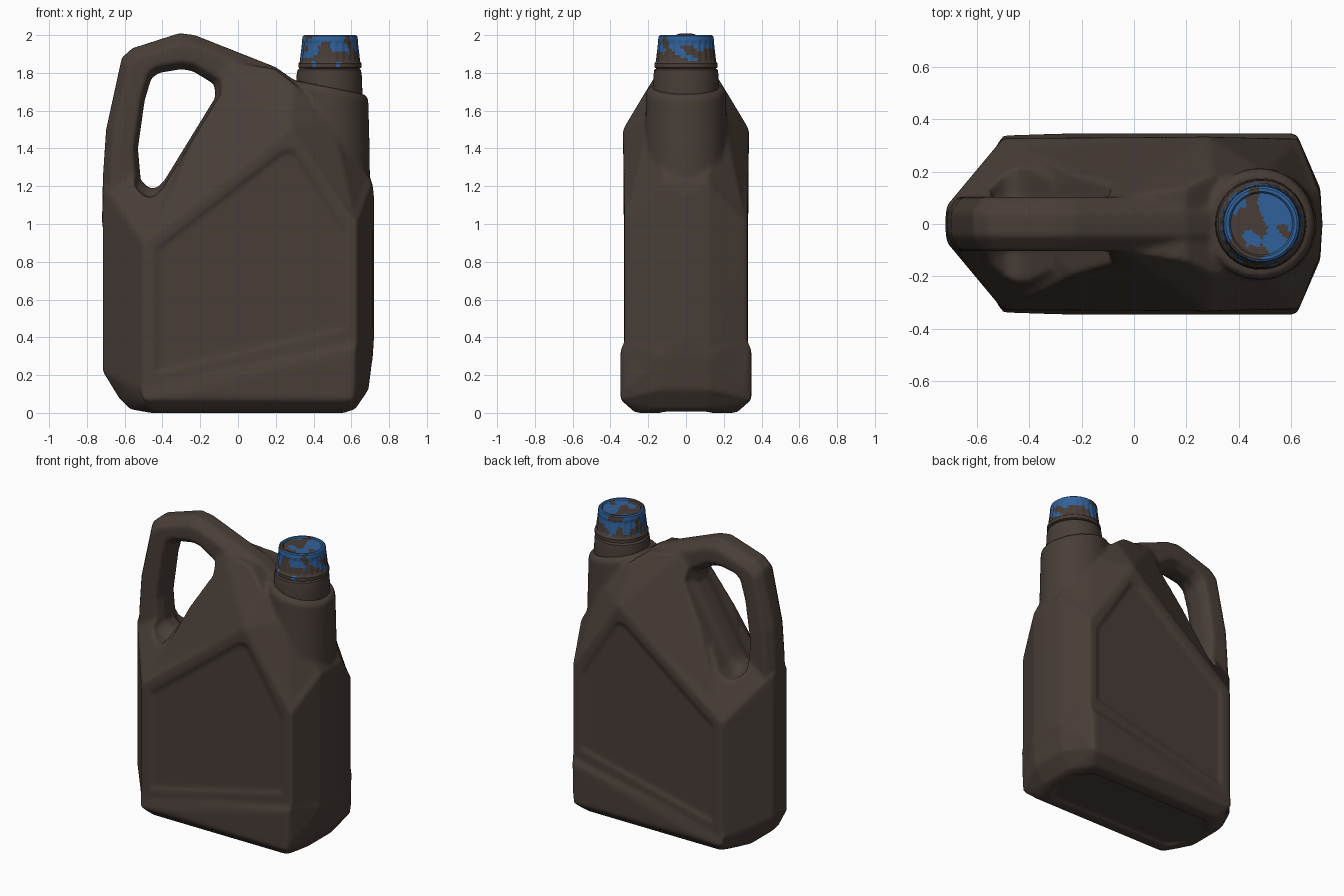
import bpy, bmesh, math
from mathutils import Vector, noise

if "Cube" in bpy.data.objects:
    bpy.data.objects.remove(bpy.data.objects["Cube"])


def material(name, rgb):
    m = bpy.data.materials.new(name)
    m.diffuse_color = (*rgb, 1)
    m.use_nodes = True
    m.node_tree.nodes["Principled BSDF"].inputs["Base Color"].default_value = m.diffuse_color
    return m


BROWN = material("dark brown plastic", (0.066, 0.048, 0.039))
BLUE = material("blue plastic", (0.03, 0.12, 0.32))


def to_object(bm, name):
    bmesh.ops.recalc_face_normals(bm, faces=bm.faces)
    me = bpy.data.meshes.new(name)
    bm.to_mesh(me)
    bm.free()
    ob = bpy.data.objects.new(name, me)
    bpy.context.collection.objects.link(ob)
    return ob


def hull(name, pts, sides=(1, -1)):
    """Convex solid from points mirrored in y."""
    bm = bmesh.new()
    vs = [bm.verts.new((x, s * y, z)) for x, y, z in pts for s in sides]
    r = bmesh.ops.convex_hull(bm, input=vs)
    junk = {v for v in r["geom_interior"] + r["geom_unused"]
            if isinstance(v, bmesh.types.BMVert)}
    bmesh.ops.delete(bm, geom=list(junk), context='VERTS')
    return to_object(bm, name)


def loft(name, rings):
    """Closed skin through rings of equal point count."""
    bm = bmesh.new()
    rows = [[bm.verts.new(p) for p in r] for r in rings]
    n = len(rows[0])
    for a, b in zip(rows, rows[1:]):
        for i in range(n):
            bm.faces.new((a[i], a[(i + 1) % n], b[(i + 1) % n], b[i]))
    bm.faces.new(rows[0])
    bm.faces.new(rows[-1])
    return to_object(bm, name)


def circle(cx, r, z, n=48, tilt=0.0, rib=0.0):
    out = []
    for i in range(n):
        a = 2 * math.pi * i / n
        k = r * (1 - rib * (i % 4 < 2))
        out.append((cx + k * math.cos(a), k * math.sin(a), z + tilt * math.cos(a)))
    return out


# body: main tank
body = hull("jug_body", [
    (-.46, .25, 0), (.56, .25, 0), (-.57, .12, 0.02), (.62, .12, 0.02),
    (-.49, .31, .05), (.6, .31, .05), (-.63, .1, .08), (.675, .12, .1),
    (-.715, .07, .22), (.712, .12, .28), (-.5, .328, .12), (.63, .325, .12),
    (-.5, .328, .9), (.28, .333, 1.5), (.63, .325, 1.0),
    (-.715, .07, 1.2), (-.38, .1, 1.17), (.71, .12, 1.22), (.72, 0, .4), (.72, 0, 1.15)])

# sloping shoulders up to the hole edge and the neck
shoulder = hull("shoulder", [
    (-.49, .32, .89), (.28, .335, 1.5), (.625, .318, 1.0), (.705, .11, 1.23),
    (.5, .2, 1.55), (.3, .19, 1.74), (.2, .14, 1.82), (-.05, .1, 1.86), (-.38, .1, 1.2)])

# raised band round the base
base_band = hull("base_band", [
    (-.45, .27, .003), (.55, .27, .003), (-.5, .34, .07), (-.3, .346, .1), (.61, .346, .07),
    (.62, .346, .34), (.63, .325, .38), (-.3, .325, .13), (.715, .13, .32), (.69, .13, .12),
    (-.52, .325, .14)])

# handle slab with rounded outer edge
outline = [(-.72, 1.0), (-.715, 1.25), (-.698, 1.5), (-.615, 1.88), (-.56, 1.93),
           (-.31, 2.01), (-.23, 2.0), (.2, 1.83), (.3, 1.76), (.3, 1.0)]
handle = hull("handle", [(x, .045, z) for x, z in outline] +
              [(-.25 + (x + .25) * .91, .104, 1.4 + (z - 1.4) * .91) for x, z in outline])

# neck stem running down the right side
stem = loft("neck_stem", [circle(.475, .225, 1.1), circle(.48, .217, 1.4),
                          circle(.478, .212, 1.7, tilt=-.04),
                          circle(.478, .195, 1.725, tilt=-.04)])

# cutters: handle hole, side panels, underside
hole_pts = [(-.47, 1.19), (-.43, 1.19), (-.39, 1.23), (-.12, 1.67), (-.125, 1.74),
            (-.24, 1.81), (-.3, 1.82), (-.42, 1.8), (-.46, 1.77), (-.495, 1.65),
            (-.53, 1.4), (-.515, 1.23)]
hole = loft("hole_cutter", [
    [(-.33 + (x + .33) * s, y, 1.52 + (z - 1.52) * s) for x, z in hole_pts]
    for y, s in ((-.5, 1.14), (-.105, 1.14), (-.045, 1), (.045, 1), (.105, 1.14), (.5, 1.14))])
panel = [(-.44, .2), (-.44, .87), (.24, 1.39), (.3, 1.39), (.58, .96), (.58, .44)]
panels = [hull("panel_cutter", [(.05 + (x - .05) * k, y, .8 + (z - .8) * k)
                                for x, z in panel for y, k in ((.316, .97), (.5, 1.3))], (s,))
          for s in (1, -1)]
under = hull("underside_cutter", [(x, y, z) for x, y in ((-.42, .2), (.5, .2), (-.5, .1), (.57, .1))
                                  for z in (-.1, .015)])

# combine, then soften into one moulded skin
helpers = [shoulder, base_band, handle, stem, hole, *panels, under]
for i, h in enumerate(helpers):
    h.hide_render = True
    m = body.modifiers.new(h.name, 'BOOLEAN')
    m.operation = 'UNION' if i < 4 else 'DIFFERENCE'
    m.solver = 'EXACT'
    m.object = h
rm = body.modifiers.new("skin", 'REMESH')
rm.mode = 'VOXEL'
rm.voxel_size = 0.012
rm.use_smooth_shade = True
sm = body.modifiers.new("soften", 'SMOOTH')
sm.factor = 0.5
sm.iterations = 6
bpy.context.view_layer.update()
skin = bpy.data.meshes.new_from_object(body.evaluated_get(bpy.context.evaluated_depsgraph_get()))
body.modifiers.clear()
body.data = skin
for h in helpers:
    bpy.data.objects.remove(h)
skin.materials.clear()
skin.materials.append(BROWN)
for p in skin.polygons:
    p.use_smooth = True
    p.material_index = 0

# neck collar under the cap
collar = loft("neck_collar", [circle(.483, r, z) for r, z in
                              ((.165, 1.6), (.176, 1.69), (.172, 1.79), (.168, 1.815), (.15, 1.83))])
collar.data.materials.append(BROWN)

# ribbed screw cap with worn paint
side = [(.15, 1.82, 0), (.167, 1.828, 0), (.167, 1.85, 0), (.161, 1.858, 0)]
side += [(.16 - .012 * t / 6, 1.862 + .1 * t / 6, .025) for t in range(7)]
side += [(.148, 1.966, 0), (.147, 1.98, 0), (.144, 1.994, 0), (.136, 2.0, 0), (.124, 2.0, 0), (.118, 1.993, 0)]
side += [(.118 * t / 8, 1.993, 0) for t in range(7, 0, -1)]
cap = loft("screw_cap", [circle(.487, r, z, 96, rib=b) for r, z, b in side])
cap.data.materials.append(BROWN)
cap.data.materials.append(BLUE)
for p in cap.data.polygons:
    c = p.center
    r = math.hypot(c.x - .487, c.y)
    n = noise.noise(Vector((c.x * 14, c.y * 14, c.z * 22)))
    if c.z > 1.985 and r < .117:
        blue = n > -.03              # patchy disc
    elif c.z > 1.985:
        blue = n > -.3               # rim
    else:
        blue = n > (1.915 - c.z) * 5   # wears off towards the bottom
    p.material_index = int(blue)

for ob in (collar, cap):
    bpy.ops.object.select_all(action='DESELECT')
    ob.select_set(True)
    bpy.context.view_layer.objects.active = ob
    bpy.ops.object.shade_smooth_by_angle(angle=math.radians(35))
